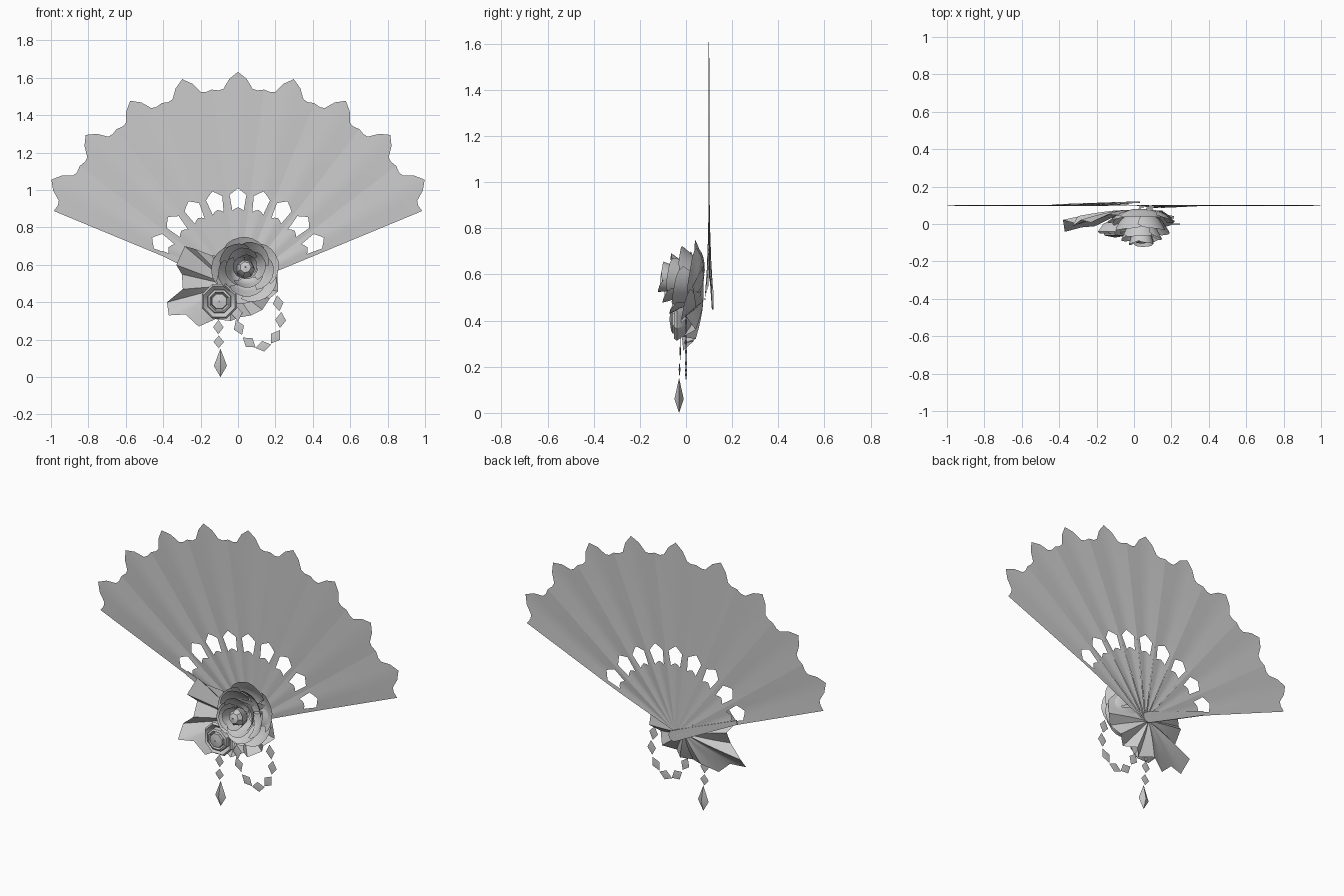
import bpy
from math import sin, cos, pi, radians, atan2
from mathutils import Vector, Matrix

old = bpy.data.objects.get("Cube")
if old:
    bpy.data.objects.remove(old, do_unlink=True)

GREY = (0.6, 0.6, 0.6, 1)
mat = bpy.data.materials.new("soft_grey")
mat.use_nodes = True
mat.diffuse_color = GREY
mat.node_tree.nodes["Principled BSDF"].inputs["Base Color"].default_value = GREY
parts = []


def make(name, verts, faces):
    mesh = bpy.data.meshes.new(name)
    mesh.from_pydata([tuple(v) for v in verts], [], faces)
    mesh.materials.append(mat)
    obj = bpy.data.objects.new(name, mesh)
    bpy.context.collection.objects.link(obj)
    parts.append(obj)
    return obj


def grid(name, rows, closed=False, skip=lambda r, c: False):
    """Skin rows of points with quads, leaving out the skipped cells."""
    n = len(rows[0])
    faces = []
    for r in range(len(rows) - 1):
        for c in range(n if closed else n - 1):
            if not skip(r, c):
                d = (c + 1) % n
                faces.append((r * n + c, r * n + d, (r + 1) * n + d, (r + 1) * n + c))
    return make(name, [p for row in rows for p in row], faces)


# Fan: nine pleated blades around a pivot
PIVOT_Z, FAN_Y = 0.48, 0.1
COLUMNS = [0, 2.4, 4.2, 5.6, 7.5]          # half blade, degrees
HOLE_TOP = [0, 2.6, 5.2, 6.3, 7.5]
SCALLOP = [1.152, 1.115, 1.064, 1.058, 1.066]


def fan_point(angle, r, y):
    a = radians(angle)
    return (r * sin(a), y, PIVOT_Z + r * cos(a))


def blade_row(index, angles, radii):
    row = []
    for k in range(-4, 5):
        r, a = radii[abs(k)], angles[abs(k)]
        stack = (4 - index) * 0.005 * max(0, 1 - r / 0.45)
        pleat = 0.005 * (a / 7.5 - 0.5) * min(1, r / 0.3)
        off = a if k > 0 else -a
        row.append(fan_point((index - 4) * 15 + off, r, FAN_Y + stack + pleat))
    return row


for i in range(9):
    rows = [blade_row(i, COLUMNS, [r] * 5) for r in (0.008, 0.12, 0.26)]
    rows.append(blade_row(i, COLUMNS, [0.428, 0.42, 0.41, 0.41, 0.41]))
    rows.append(blade_row(i, HOLE_TOP, [0.53, 0.513, 0.495, 0.495, 0.495]))
    rows += [blade_row(i, COLUMNS, [r] * 5) for r in (0.65, 0.9)]
    rows.append(blade_row(i, COLUMNS, SCALLOP))
    grid("fan_blade", rows, skip=lambda r, c: r == 3 and 2 <= c <= 5)


# Guard stick with a rounded foot, behind the last blade
def guard_outline(y_shift):
    a = radians(-65.8)
    along, across = Vector((sin(a), 0, cos(a))), Vector((cos(a), 0, -sin(a)))
    base = Vector((0, 0.12 + y_shift, PIVOT_Z))
    tip = base + along * 0.45 - Vector((0, 0.014, 0))
    foot = [base + 0.032 * (across * cos(t) - along * sin(t))
            for t in (pi * k / 8 for k in range(9))]
    return foot + [tip - across * 0.012, tip + across * 0.012]


back, front = guard_outline(0), guard_outline(-0.008)
guard = grid("guard_stick", [front, back], closed=True)
n = len(back)
verts = [v.co.copy() for v in guard.data.vertices]
faces = [tuple(p.vertices) for p in guard.data.polygons]
guard.data.clear_geometry()
guard.data.from_pydata(verts, [], faces + [tuple(range(n)), tuple(reversed(range(n, 2 * n)))])

# Ruffled leaf collar behind the flowers: rim points are x, z, y
RIM = [(-0.14, 0.65, 0.04), (-0.23, 0.685, 0.02), (-0.285, 0.70, 0.01), (-0.33, 0.60, 0.0),
       (-0.30, 0.55, 0.03), (-0.295, 0.47, 0.01), (-0.38, 0.40, 0.01), (-0.37, 0.33, -0.03),
       (-0.28, 0.335, -0.03), (-0.21, 0.27, 0.0), (-0.12, 0.31, 0.02), (-0.04, 0.30, 0.0),
       (0.01, 0.32, 0.03), (0.07, 0.33, 0.0), (0.13, 0.36, 0.03), (0.17, 0.42, 0.01),
       (0.215, 0.46, 0.03), (0.21, 0.55, 0.04), (0.15, 0.63, 0.06), (0.0, 0.64, 0.05)]
rim = []
for k, p in enumerate(RIM):
    p, q = Vector(p), Vector(RIM[(k + 1) % len(RIM)])
    rim += [p, (p + q) / 2]
hub = Vector((-0.04, 0.49, 0.075))
rows = []
for s in (0.03, 0.25, 0.5, 0.75, 1):
    row = []
    for k, p in enumerate(rim):
        q = hub.lerp(p, s)
        wave = 0.012 * s * cos(k * pi / 2)
        row.append((q.x, hub.z + (p.z - hub.z) * s ** 1.4 + wave, q.y))
    rows.append(row)
grid("leaf_collar", rows, closed=True)

# Large rose: rings of cupped, overlapping petals
ROSE = Matrix.Translation((0.04, 0, 0.57)) @ Matrix.Rotation(radians(-10), 4, 'X')


def petal(angle, half, radius, y_back, y_front, curl):
    rows = []
    for j in range(8):
        row = []
        for k in range(-4, 5):
            u = k / 4
            v = j / 7 * (1 - 0.16 * u ** 4)
            a = angle + half * u * (0.55 + 0.45 * sin(v * pi / 2))
            r = radius * (0.12 + 0.88 * sin(v * pi / 2) ** 0.8) * (1 + 0.06 * u)
            flare = max(0, v - 0.75) * 4 * curl
            r += flare * (1 - 0.5 * abs(u))
            y = y_back + (y_front - y_back) * v ** 1.6 + flare * 0.35
            row.append(ROSE @ Vector((r * cos(a), y, r * sin(a))))
        rows.append(row)
    grid("rose_petal", rows)


# count, radius, back y, front y, rim curl, start angle
for count, radius, yb, yf, curl, start in [(5, 0.16, 0.075, 0.0, 0.024, 0.3),
                                           (5, 0.13, 0.06, -0.055, 0.022, 0.95),
                                           (4, 0.095, 0.03, -0.09, 0.016, 0.2),
                                           (3, 0.06, 0.0, -0.115, 0.008, 0.8)]:
    for k in range(count):
        petal(start + k * 2 * pi / count, 1.25 * pi / count, radius, yb, yf, curl)


def turned(name, profile, sides, place):
    """Revolve radius, depth pairs about the local y axis."""
    rows = [[place @ Vector((r * cos(2 * pi * k / sides), y, r * sin(2 * pi * k / sides)))
             for k in range(sides)] for r, y in profile]
    return grid(name, rows, closed=True)


turned("rose_heart", [(0.05, -0.04), (0.045, -0.08), (0.03, -0.1), (0.003, -0.106)], 7, ROSE)

# Small eight-sided blossom
blossom = Matrix.Translation((-0.1, -0.01, 0.405)) @ Matrix.Rotation(radians(22.5), 4, 'Y')
turned("small_blossom", [(0.01, 0.04), (0.07, 0.01), (0.1, -0.03), (0.09, -0.042),
                         (0.068, -0.02), (0.066, -0.048), (0.055, -0.054), (0.045, -0.035),
                         (0.042, -0.056), (0.002, -0.062)], 8, blossom)


# Hanging gems
def gem(name, centre, width, depth, up, down, tilt=0):
    ring = [(width, 0, 0), (0, depth, 0), (-width, 0, 0), (0, -depth, 0)]
    place = Matrix.Translation(centre) @ Matrix.Rotation(tilt, 4, 'Y')
    verts = [place @ Vector(p) for p in ring + [(0, 0, up), (0, 0, -down)]]
    faces = [f for k in range(4) for f in ((k, (k + 1) % 4, 4), ((k + 1) % 4, k, 5))]
    make(name, verts, faces)


gem("pendant_link", (-0.105, -0.025, 0.338), 0.026, 0.004, 0.034, 0.034)
gem("pendant_link", (-0.105, -0.025, 0.267), 0.028, 0.004, 0.038, 0.038)
gem("pendant_link", (-0.103, -0.028, 0.188), 0.028, 0.004, 0.034, 0.034)
gem("pendant_drop", (-0.094, -0.03, 0.06), 0.035, 0.02, 0.092, 0.06)

LOOP = [(-0.005, 0.34), (0.005, 0.265), (0.06, 0.185), (0.135, 0.165),
        (0.2, 0.215), (0.228, 0.305), (0.215, 0.395)]
for k, (x, z) in enumerate(LOOP):
    x0, z0 = LOOP[max(k - 1, 0)]
    x1, z1 = LOOP[min(k + 1, len(LOOP) - 1)]
    gem("loop_link", (x, 0.0, z), 0.029, 0.004, 0.043, 0.043, atan2(x1 - x0, z1 - z0))

# Smooth shading with crisp folds
bpy.ops.object.select_all(action='DESELECT')
for obj in parts:
    obj.select_set(True)
bpy.context.view_layer.objects.active = parts[0]
bpy.ops.object.shade_smooth_by_angle(angle=radians(35))
